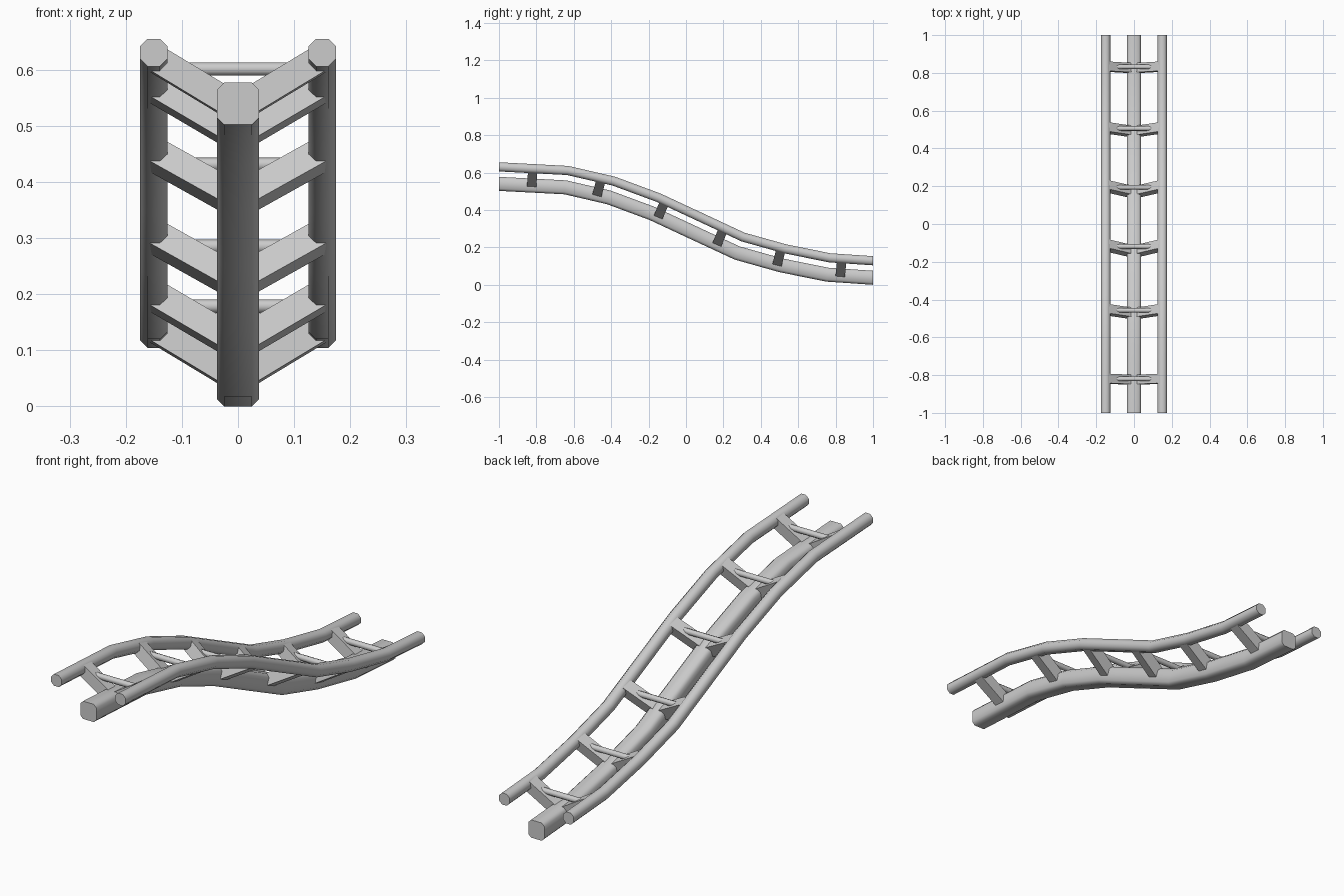
import bpy, bmesh, math
from mathutils import Vector

if "Cube" in bpy.data.objects:
    bpy.data.objects.remove(bpy.data.objects["Cube"])

# Spine centre line (y, z) of the descending track
PATH = [Vector((0, y, z)) for y, z in [
    (-1, .5395), (-.645, .521), (-.412, .467), (-.18, .381), (.03, .283),
    (.273, .17), (.508, .104), (.756, .054), (1, .0375)]]
RAIL_X, RAIL_UP = .15, .091


def normal_of(t):
    return Vector((0, -t.z, t.y))


def tangent(i):
    # The track ends level
    if i in (0, len(PATH) - 1):
        return Vector((0, 1, 0))
    a = (PATH[i] - PATH[i - 1]).normalized()
    b = (PATH[i + 1] - PATH[i]).normalized()
    return (a + b).normalized()


def frame_at(y):
    for i in range(len(PATH) - 1):
        a, b = PATH[i], PATH[i + 1]
        if a.y <= y <= b.y:
            f = (y - a.y) / (b.y - a.y)
            t = tangent(i).lerp(tangent(i + 1), f).normalized()
            return a.lerp(b, f), t, normal_of(t)


def make_object(name, bm, smooth):
    bmesh.ops.recalc_face_normals(bm, faces=bm.faces)
    me = bpy.data.meshes.new(name)
    bm.to_mesh(me)
    bm.free()
    ob = bpy.data.objects.new(name, me)
    bpy.context.collection.objects.link(ob)
    if smooth:
        bpy.context.view_layer.objects.active = ob
        ob.select_set(True)
        bpy.ops.object.shade_smooth_by_angle(angle=math.radians(50))
        ob.select_set(False)
    return ob


def loft(bm, rings):
    loops = [[bm.verts.new(p) for p in r] for r in rings]
    n = len(loops[0])
    for a, b in zip(loops, loops[1:]):
        for j in range(n):
            k = (j + 1) % n
            bm.faces.new((a[j], a[k], b[k], b[j]))
    bm.faces.new(loops[0])
    bm.faces.new(loops[-1])


def tube(name, x, up, half, chamfer):
    # Chamfered-square section swept along the path
    h, c = half, half - chamfer
    prof = [(c, -h), (h, -c), (h, c), (c, h), (-c, h), (-h, c), (-h, -c), (-c, -h)]
    rings = []
    for i, p in enumerate(PATH):
        n = normal_of(tangent(i))
        rings.append([p + Vector((x + u, 0, 0)) + n * (up + v) for u, v in prof])
    bm = bmesh.new()
    loft(bm, rings)
    make_object(name, bm, True)


# Spine and the two running rails
tube("spine", 0, 0, .0375, .0125)
tube("left_rail", -RAIL_X, RAIL_UP, .0245, .0135)
tube("right_rail", RAIL_X, RAIL_UP, .0245, .0135)

# V-shaped brackets with a round tie bar
for i, y in enumerate((-.825, -.475, -.147, .167, .488, .825)):
    p, t, n = frame_at(y)
    bm = bmesh.new()
    for s in (-1, 1):
        end = Vector((s * RAIL_X, 0, 0)) + n * RAIL_UP
        side = end.normalized().cross(t)
        sec = [side * (.024 * a) + t * (.025 * b)
               for a, b in ((-1, -1), (1, -1), (1, 1), (-1, 1))]
        loft(bm, [[p + q for q in sec], [p + end + q for q in sec]])
    make_object(f"bracket_{i + 1}", bm, False)

    bm = bmesh.new()
    rings = []
    for x in (-.115, .115):
        rings.append([p + Vector((x, 0, 0)) + n * (.071 + .0125 * math.sin(a))
                      + t * (.0125 * math.cos(a))
                      for a in [(k + .5) * math.pi / 4 for k in range(8)]])
    loft(bm, rings)
    make_object(f"tie_bar_{i + 1}", bm, True)
